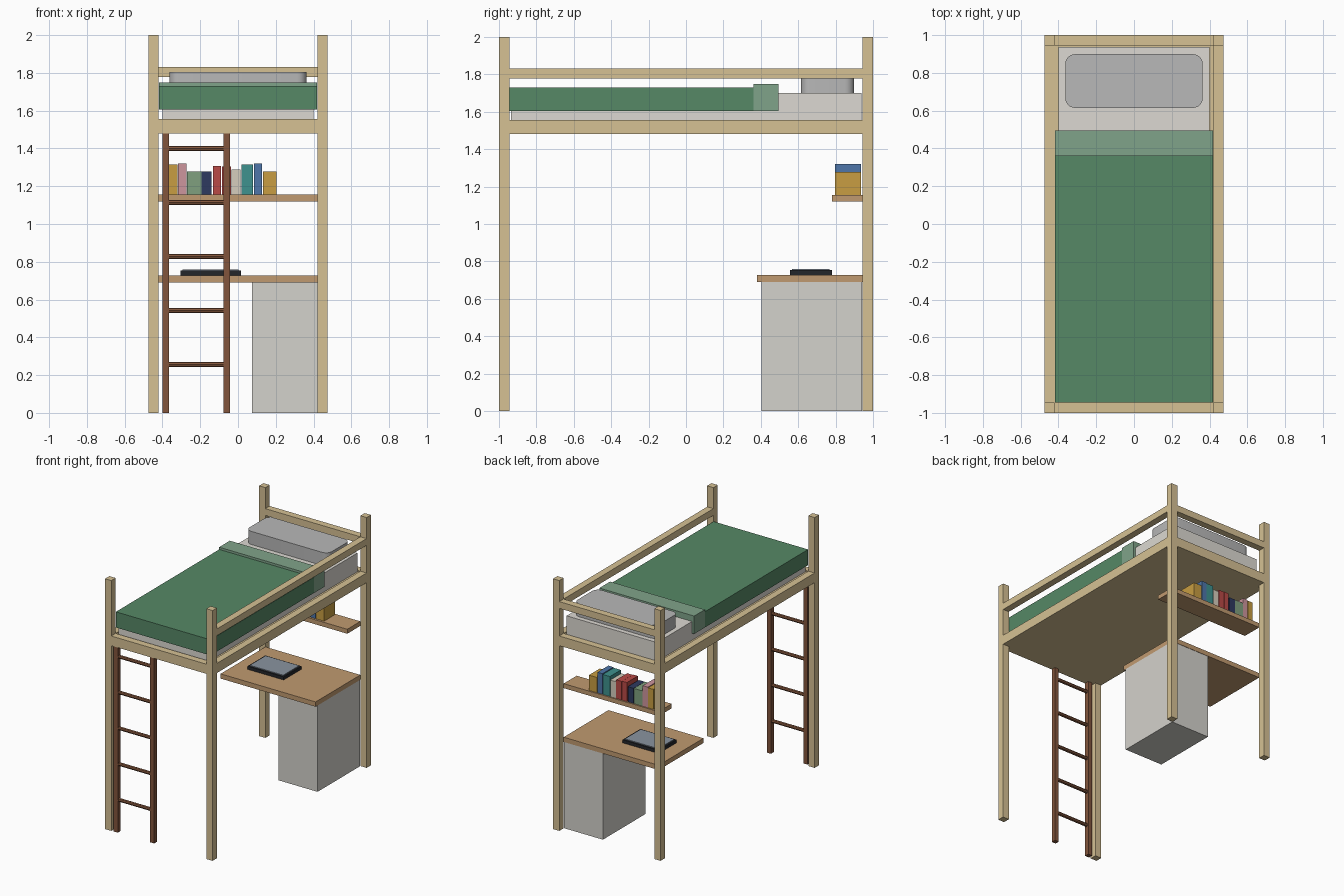
import bpy, bmesh, math

if "Cube" in bpy.data.objects:
    bpy.data.objects.remove(bpy.data.objects["Cube"])


def mat(name, rgb):
    # sRGB 0-255 to linear viewport colour
    m = bpy.data.materials.new(name)
    m.diffuse_color = [((c / 255 + 0.055) / 1.055) ** 2.4 for c in rgb] + [1]
    m.use_nodes = True
    m.node_tree.nodes["Principled BSDF"].inputs["Base Color"].default_value = m.diffuse_color
    return m


PINE = mat("pine", (214, 193, 148))
DARK = mat("dark_wood", (130, 85, 60))
BOARD = mat("board", (192, 154, 112))
GREEN = mat("green", (86, 136, 102))
PALE = mat("pale_green", (128, 164, 138))
SHEET = mat("sheet", (220, 217, 210))
CAB = mat("cabinet_grey", (212, 210, 204))
BLACK = mat("black", (36, 38, 42))
SCREEN = mat("lid_grey", (138, 148, 160))


def finish(name, bm, material):
    bmesh.ops.recalc_face_normals(bm, faces=bm.faces)
    me = bpy.data.meshes.new(name)
    bm.to_mesh(me)
    bm.free()
    ob = bpy.data.objects.new(name, me)
    bpy.context.collection.objects.link(ob)
    if material:
        me.materials.append(material)
    return ob


def box(name, x, y, z, material=None):
    bm = bmesh.new()
    bmesh.ops.create_cube(bm, size=1)
    for v in bm.verts:
        v.co = [(a + b) / 2 + c * (b - a) for (a, b), c in zip((x, y, z), v.co)]
    return finish(name, bm, material)


X0, X1, Y0, Y1 = 0.42, 0.475, 0.945, 1.0      # inner / outer post faces
LOW, HIGH = (1.48, 1.557), (1.778, 1.832)

# posts
for nx, sx in (("left", -1), ("right", 1)):
    for ny, sy in (("front", -1), ("back", 1)):
        box(f"{ny}_{nx}_post", sorted((sx * X0, sx * X1)),
            sorted((sy * Y0, sy * Y1)), (0, 2), PINE)

# bed rails, guard rails and platform
for n, s in (("left", -1), ("right", 1)):
    box(f"{n}_bed_rail", sorted((s * X0, s * X1)), (-Y0, Y0), LOW, PINE)
for n, s in (("front", -1), ("back", 1)):
    box(f"{n}_bed_rail", (-X0, X0), sorted((s * Y0, s * Y1)), LOW, PINE)
box("right_guard_rail", (X0, X1), (-Y0, Y0), HIGH, PINE)
box("back_guard_rail", (-X0, X0), (Y0, Y1), HIGH, PINE)
box("bed_platform", (-X0, X0), (-Y0, Y0), (1.48, 1.55), PINE)

# bedding
box("mattress", (-0.40, 0.40), (-0.935, 0.937), (1.55, 1.70), SHEET)
box("blanket", (-0.418, 0.418), (-0.945, 0.36), (1.605, 1.73), GREEN)
box("blanket_fold", (-0.419, 0.419), (0.36, 0.495), (1.605, 1.748), PALE)

# pillow: rounded rectangle, extruded
bm = bmesh.new()
r, hx, hy, cy = 0.05, 0.363, 0.142, 0.757
ring = []
for i, (sx, sy) in enumerate(((1, 1), (-1, 1), (-1, -1), (1, -1))):
    for k in range(7):
        a = math.pi / 2 * (i + k / 6)
        ring.append(bm.verts.new((sx * (hx - r) + r * math.cos(a),
                                  cy + sy * (hy - r) + r * math.sin(a), 1.70)))
face = bm.faces.new(ring)
ext = bmesh.ops.extrude_face_region(bm, geom=[face])
bmesh.ops.translate(bm, vec=(0, 0, 0.105),
                    verts=[g for g in ext["geom"] if isinstance(g, bmesh.types.BMVert)])
pillow = finish("pillow", bm, mat("pillow_grey", (184, 184, 184)))
bpy.context.view_layer.objects.active = pillow
pillow.select_set(True)
bpy.ops.object.shade_smooth_by_angle(angle=math.radians(30))

# desk, cabinet and shelf
box("desk_top", (-X0, X0), (0.38, 0.945), (0.69, 0.728), BOARD)
box("desk_cabinet", (0.075, 0.42), (0.405, 0.942), (0, 0.69), CAB)
box("book_shelf", (-X0, X0), (0.78, 0.945), (1.12, 1.156), BOARD)

# laptop
box("laptop_base", (-0.305, 0.015), (0.555, 0.78), (0.728, 0.753), BLACK)
box("laptop_lid", (-0.293, 0.003), (0.567, 0.768), (0.753, 0.759), SCREEN)

# books: left, right, top, colour
OCHRE, RED, BLUE = (200, 158, 66), (186, 74, 70), (78, 118, 170)
books = [(-0.366, -0.319, 1.316, OCHRE), (-0.317, -0.272, 1.321, (206, 150, 158)),
         (-0.271, -0.194, 1.278, (128, 160, 126)), (-0.192, -0.140, 1.278, (46, 58, 96)),
         (-0.132, -0.090, 1.308, RED), (-0.086, -0.038, 1.305, RED),
         (-0.034, 0.014, 1.289, (214, 206, 190)), (0.018, 0.080, 1.316, (62, 146, 142)),
         (0.084, 0.128, 1.321, BLUE), (0.132, 0.203, 1.278, OCHRE)]
for i, (a, b, top, col) in enumerate(books):
    box(f"book_{i + 1}", (a, b), (0.797, 0.935), (1.156, top), mat(f"book_cover_{i + 1}", col))

# ladder
for n, x in (("left", -0.40), ("right", -0.078)):
    box(f"ladder_{n}_stile", (x, x + 0.036), (-0.998, -0.962), (0, 1.48), DARK)
for i in range(5):
    bpy.ops.mesh.primitive_cylinder_add(vertices=8, radius=0.014, depth=0.30,
                                        location=(-0.221, -0.98, 0.256 + i * 0.286),
                                        rotation=(0, math.pi / 2, 0))
    rung = bpy.context.object
    rung.name = f"ladder_rung_{i + 1}"
    rung.data.materials.append(DARK)
